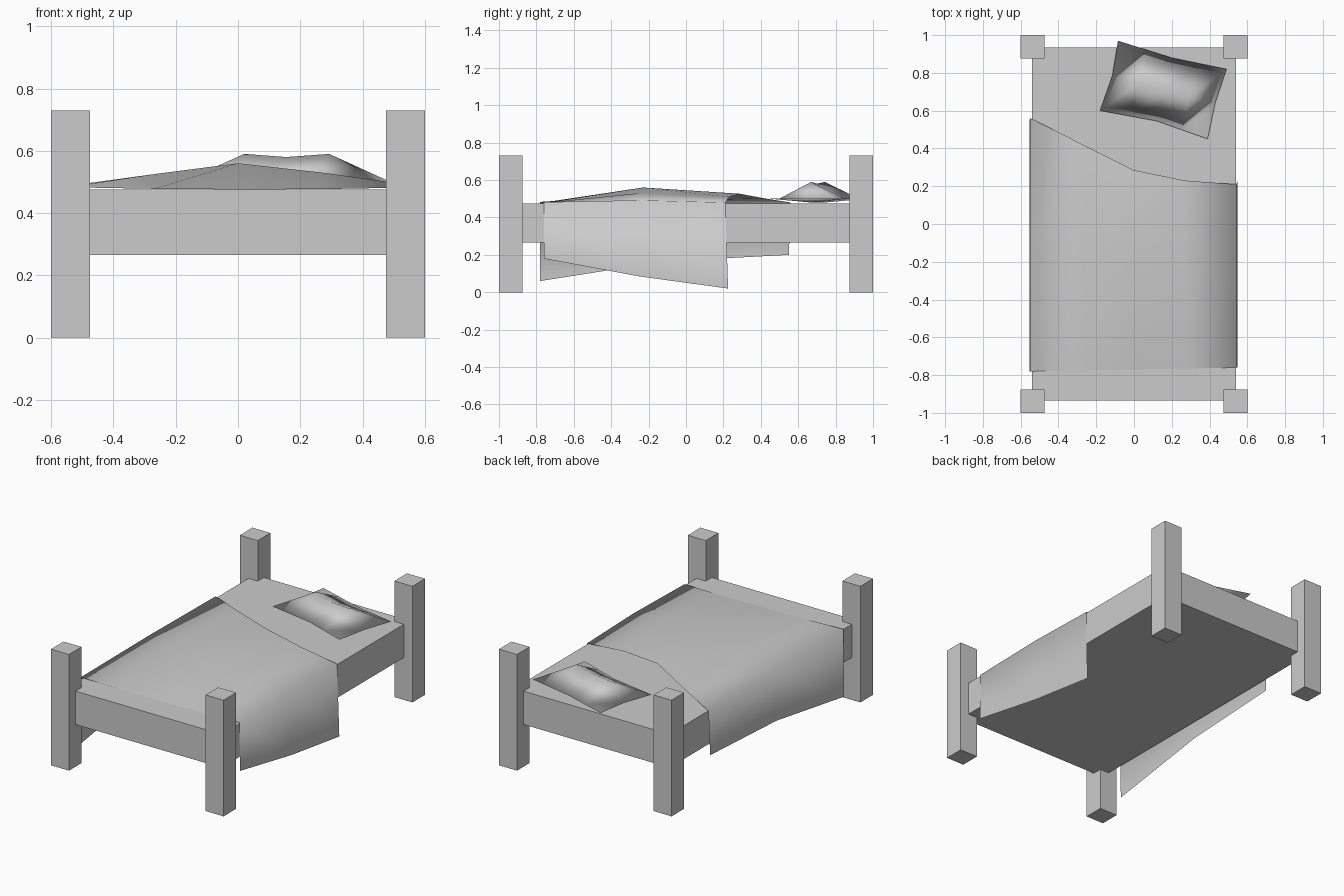
import bpy
from mathutils import Vector

cube = bpy.data.objects.get("Cube")
if cube:
    bpy.data.objects.remove(cube, do_unlink=True)

grey = bpy.data.materials.new("plain_grey")
grey.use_nodes = True
grey.diffuse_color = (0.6, 0.6, 0.6, 1)
grey.node_tree.nodes["Principled BSDF"].inputs["Base Color"].default_value = grey.diffuse_color


def add_mesh(name, verts, faces, smooth=False):
    mesh = bpy.data.meshes.new(name)
    mesh.from_pydata(verts, [], faces)
    mesh.materials.append(grey)
    mesh.polygons.foreach_set("use_smooth", [smooth] * len(faces))
    obj = bpy.data.objects.new(name, mesh)
    bpy.context.collection.objects.link(obj)
    return obj


def add_box(name, center, size):
    bpy.ops.mesh.primitive_cube_add(size=1, location=center)
    obj = bpy.context.object
    obj.name = name
    obj.scale = size
    bpy.ops.object.transform_apply(location=False, rotation=False, scale=True)
    obj.data.materials.append(grey)


def grid_faces(rows, cols):
    return [(r * cols + c, r * cols + c + 1, (r + 1) * cols + c + 1, (r + 1) * cols + c)
            for r in range(rows - 1) for c in range(cols - 1)]


# Mattress block and four square posts
add_box("mattress", (0, 0, 0.37), (1.08, 1.87, 0.21))
for side, sx in (("right", -1), ("left", 1)):
    for end, sy in (("foot", -1), ("head", 1)):
        add_box(f"{end}_{side}_post", (sx * 0.5375, sy * 0.9375, 0.365), (0.125, 0.125, 0.73))

# Blanket: one soft sheet, rows run from foot to head, columns hem to hem
blanket_x = (-0.553, -0.548, -0.27, 0, 0.27, 0.542, 0.547)
blanket_rows = (
    ((-0.78, -0.78, -0.775, -0.77, -0.765, -0.76, -0.76),
     (0.06, 0.483, 0.478, 0.476, 0.477, 0.482, 0.18)),
    ((-0.11, -0.11, -0.18, -0.23, -0.25, -0.25, -0.25),
     (0.165, 0.487, 0.525, 0.56, 0.53, 0.492, 0.085)),
    ((0.55, 0.56, 0.42, 0.285, 0.23, 0.21, 0.225),
     (0.20, 0.48, 0.502, 0.527, 0.51, 0.48, 0.02)),
)
verts = [p for ys, zs in blanket_rows for p in zip(blanket_x, ys, zs)]
add_mesh("blanket", verts, grid_faces(3, 7), smooth=True)

# Pillow: puffed panel with pinched sides and a flatter underside
near = [Vector(p) for p in ((-0.18, 0.60), (0.12, 0.545), (0.39, 0.45))]
middle = [Vector(p) for p in ((-0.115, 0.785), (0.155, 0.70), (0.43, 0.64))]
far = [Vector(p) for p in ((-0.085, 0.97), (0.20, 0.88), (0.49, 0.82))]
top, under = [], []
for r, (a, b, c) in enumerate((near, middle, far)):
    for i, p in enumerate((a, (a + b) / 2, b, (b + c) / 2, c)):
        inner = r == 1 and 0 < i < 4
        puff = (0.58 if i == 2 else 0.59) if inner else 0.50
        top.append((p.x, p.y, puff))
        under.append((p.x, p.y, 0.48 if inner else 0.50))
faces = grid_faces(3, 5)
pillow = add_mesh("pillow", top + under,
                  faces + [tuple(i + len(top) for i in reversed(f)) for f in faces], smooth=True)

# Join the pillow seam, keeping its rim crisp
bpy.ops.object.select_all(action="DESELECT")
pillow.select_set(True)
bpy.context.view_layer.objects.active = pillow
weld = pillow.modifiers.new("seam", "WELD")
weld.merge_threshold = 0.001
bpy.ops.object.modifier_apply(modifier=weld.name)
